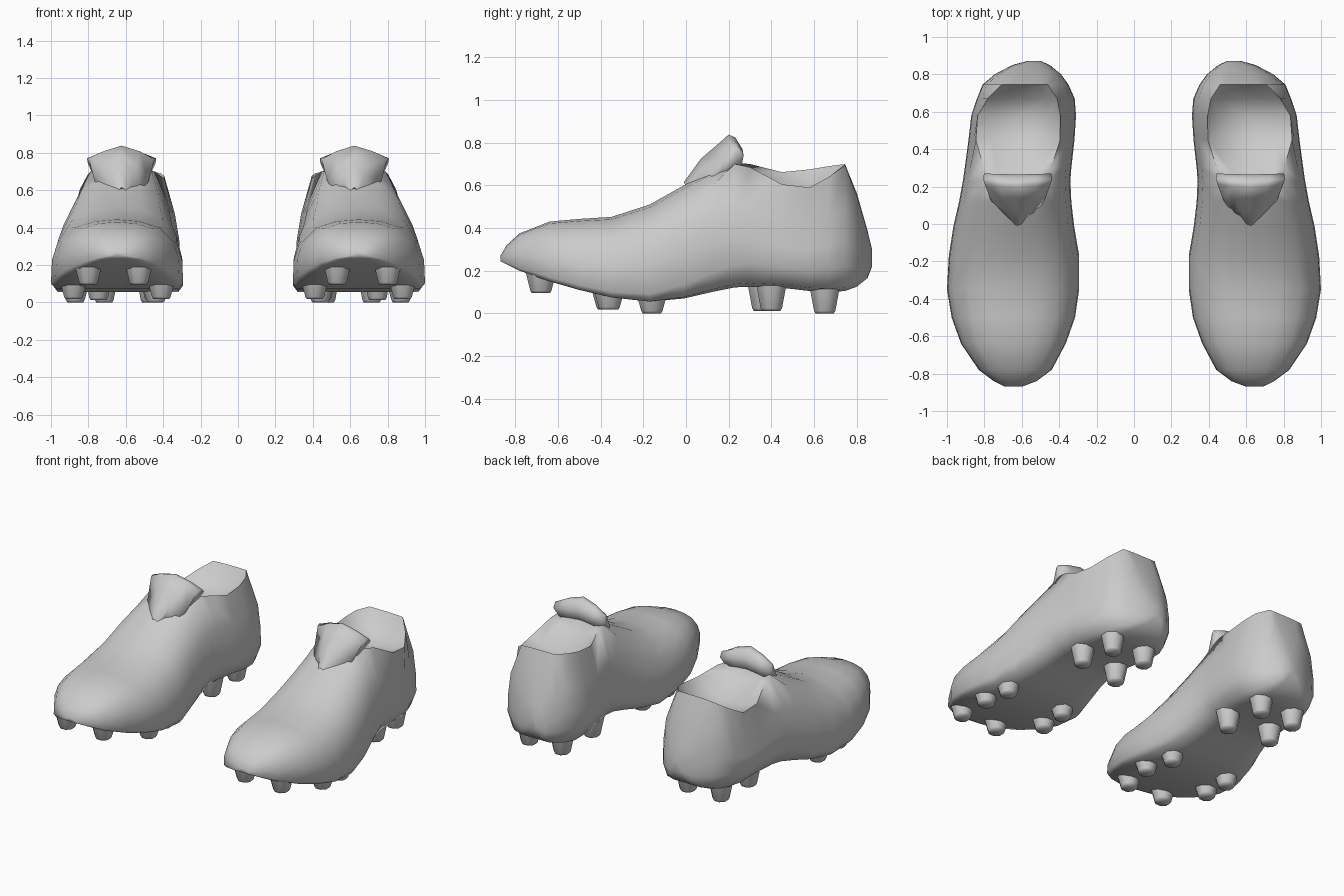
import bpy, bmesh, math
from mathutils import Vector

if "Cube" in bpy.data.objects:
    bpy.data.objects.remove(bpy.data.objects["Cube"], do_unlink=True)

grey = bpy.data.materials.new("plain_grey")
grey.use_nodes = True
grey.diffuse_color = (0.6, 0.6, 0.6, 1)
grey.node_tree.nodes["Principled BSDF"].inputs["Base Color"].default_value = (0.6, 0.6, 0.6, 1)


def finish(name, bm, angle):
    bmesh.ops.recalc_face_normals(bm, faces=bm.faces)
    mesh = bpy.data.meshes.new(name)
    bm.to_mesh(mesh)
    bm.free()
    mesh.materials.append(grey)
    obj = bpy.data.objects.new(name, mesh)
    bpy.context.collection.objects.link(obj)
    bpy.ops.object.select_all(action='DESELECT')
    obj.select_set(True)
    bpy.context.view_layer.objects.active = obj
    bpy.ops.object.shade_smooth_by_angle(angle=math.radians(angle))


def loft(bm, rings):
    """Skin closed rings of equal length and cap both ends."""
    rows = [[bm.verts.new(p) for p in ring] for ring in rings]
    n = len(rows[0])
    for a, b in zip(rows, rows[1:]):
        for i in range(n):
            j = (i + 1) % n
            bm.faces.new((a[i], a[j], b[j], b[i]))
    bm.faces.new(rows[0])
    bm.faces.new(rows[-1])


# Shoe stations, toe to heel: y, inner x, outer x, sole z, top z
# Collar stations add: outer rim z, inner and outer rim width factor, dish z
STATIONS = [
    (-.87, .60, .69, .245, .27),
    (-.84, .52, .75, .230, .32),
    (-.78, .44, .83, .200, .375),
    (-.64, .365, .925, .150, .43),
    (-.50, .315, .975, .110, .443),
    (-.35, .293, 1.0, .075, .452),
    (-.17, .293, .99, .055, .51),
    (-.01, .32, .965, .070, .60),
    (.12, .335, .935, .100, .67),
    (.23, .34, .915, .122, .70, .70, .58, .56, .71),
    (.30, .335, .905, .125, .70, .685, .62, .64, .64),
    (.45, .318, .885, .120, .662, .605, .73, .86, .56),
    (.58, .31, .87, .105, .675, .59, .70, .88, .54),
    (.67, .317, .84, .100, .69, .64, .64, .78, .59),
    (.745, .35, .81, .105, .70, .695, .52, .56, .70),
    (.80, .39, .745, .125, .565),
    (.85, .45, .65, .165, .39),
    (.872, .50, .57, .220, .30),
]


def shoe_ring(st, side):
    y, x0, x1, zb, zt = st[:5]
    collar = len(st) > 5
    cx, hw = (x0 + x1) / 2, (x1 - x0) / 2
    # Crisp sole edge at the forefoot, rounder towards the heel
    r = min(max((y + .2) / .5, 0), 1)
    lower = [(.55, 0), (.93 - .1 * r, .03 * r), (1, .07 + .13 * r),
             (.985, .40), (.9, .65)]

    def half(sgn):
        top = st[5] if collar and sgn > 0 else zt
        pts = [(u, zb + v * (top - zb)) for u, v in lower]
        if collar:
            k = st[7] if sgn > 0 else st[6]
            pts += [(k, top), (k * .65, st[8] + .35 * (top - st[8]))]
        else:
            pts += [(.68, zb + .87 * (top - zb)), (.36, zb + .97 * (top - zb))]
        return [Vector((side * (cx + sgn * u * hw), y, z)) for u, z in pts]

    low = Vector((side * cx, y, zb))
    high = Vector((side * cx, y, st[8] if collar else zt))
    return [low] + half(1) + [high] + half(-1)[::-1]


# Tongue rows: centre y, centre z, half width, edge y, edge z
TONGUE = [
    (-.01, .615, .04, .015, .57),
    (.07, .725, .10, .06, .60),
    (.14, .785, .145, .13, .65),
    (.20, .838, .175, .21, .765),
    (.23, .825, .185, .24, .77),
    (.265, .77, .18, .27, .74),
    (.26, .715, .14, .26, .69),
]


def tongue(bm, side):
    rows = []
    for yc, zc, w, ye, ze in TONGUE:
        row = []
        for t in (-1, -.55, 0, .55, 1):
            f = abs(t) ** 1.5
            row.append(bm.verts.new((side * (.622 + t * w),
                                     yc + (ye - yc) * f, zc + (ze - zc) * f)))
        rows.append(row)
    # Underside row buried in the vamp closes the shape
    rows.append([bm.verts.new((side * (.622 + t * .1), .12, .57))
                 for t in (-1, -.5, 0, .5, 1)])
    n = len(rows)
    for r in range(n):
        a, b = rows[r], rows[(r + 1) % n]
        for i in range(4):
            bm.faces.new((a[i], a[i + 1], b[i + 1], b[i]))
    # Side walls fan from the buried row
    for c in (0, 4):
        for r in range(n - 2):
            bm.faces.new((rows[-1][c], rows[r][c], rows[r + 1][c]))


# Studs: x, y, bottom z, height
STUDS = [
    (.53, -.68, .095, .11), (.80, -.68, .095, .11),
    (.41, -.37, .018, .10), (.88, -.36, .018, .10),
    (.44, -.16, 0, .10), (.87, -.16, 0, .10),
    (.45, .36, .012, .14), (.745, .40, .012, .14),
    (.47, .65, 0, .14), (.715, .65, 0, .14),
]


def stud_rings(x, y, z, h, side):
    levels = [(.046, z), (.054, z + .012), (.08, z + h)]
    return [[Vector((side * x + r * math.cos(a * math.pi / 4 + math.pi / 8),
                     y + r * math.sin(a * math.pi / 4 + math.pi / 8), lz))
             for a in range(8)] for r, lz in levels]


for label, side in (("left", 1), ("right", -1)):
    # Upper, sole and collar in one skin
    bm = bmesh.new()
    loft(bm, [shoe_ring(s, side) for s in STATIONS])
    finish(label + "_shoe_body", bm, 95)

    bm = bmesh.new()
    tongue(bm, side)
    finish(label + "_tongue", bm, 80)

    bm = bmesh.new()
    for s in STUDS:
        loft(bm, stud_rings(*s, side))
    finish(label + "_studs", bm, 60)
